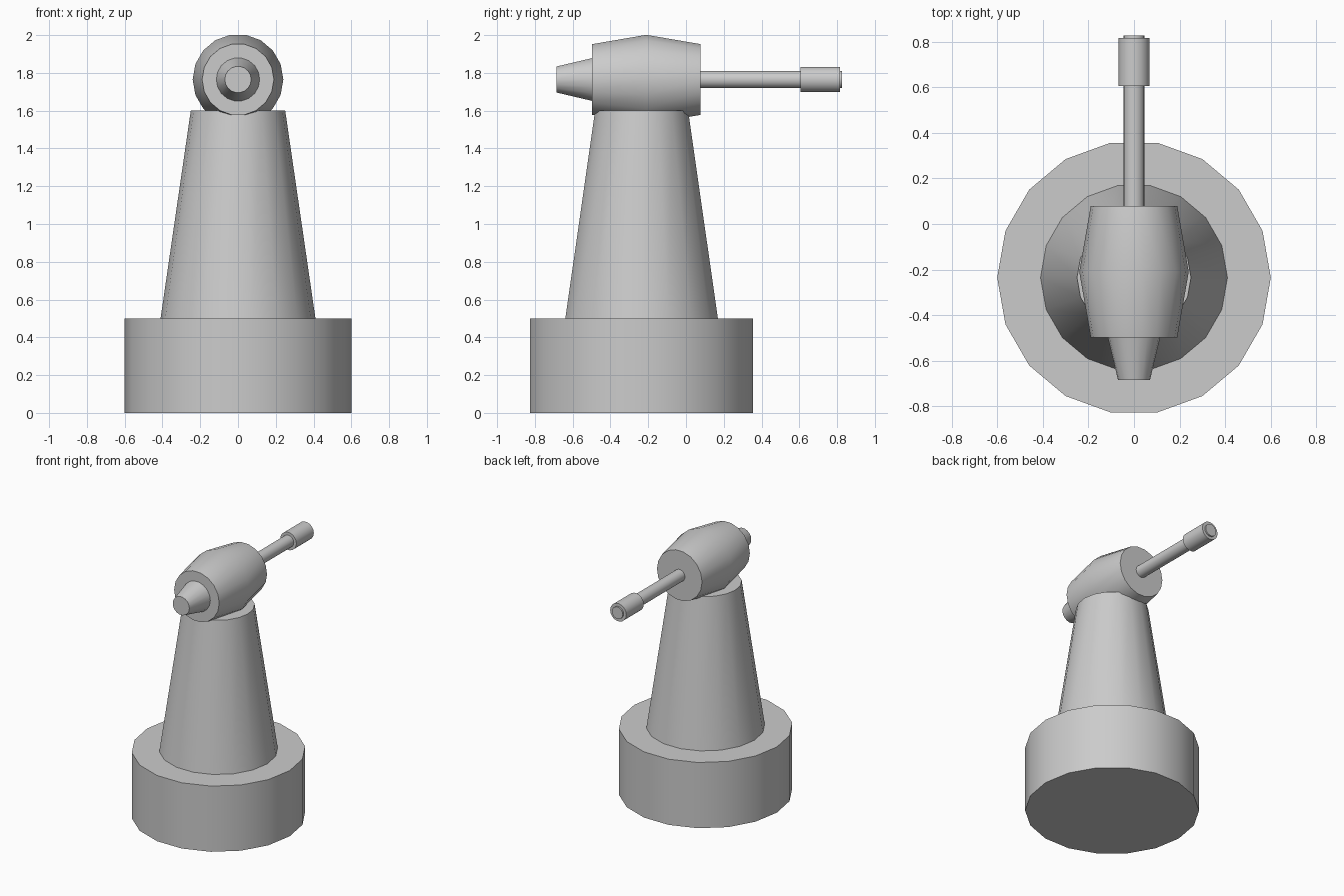
import bpy
import bmesh
from math import cos, sin, tau, radians

if "Cube" in bpy.data.objects:
    bpy.data.objects.remove(bpy.data.objects["Cube"], do_unlink=True)

SIDES = 18
BASE_Y = -0.235   # upright axis of the tower
AXIS_Z = 1.765    # height of the horizontal axis

grey = bpy.data.materials.new("plain grey")
grey.use_nodes = True
colour = (0.6, 0.6, 0.6, 1)
grey.diffuse_color = colour
grey.node_tree.nodes["Principled BSDF"].inputs["Base Color"].default_value = colour


def turned(name, profile, upright=False):
    """Turn (position, radius) pairs round the upright or the front-back axis."""
    bm = bmesh.new()
    rings = []
    for pos, r in profile:
        ring = []
        for i in range(SIDES):
            u, v = r * cos(tau * i / SIDES), r * sin(tau * i / SIDES)
            ring.append(bm.verts.new((u, BASE_Y + v, pos) if upright else (u, pos, AXIS_Z + v)))
        rings.append(ring)
    for a, b in zip(rings, rings[1:]):
        for i in range(SIDES):
            j = (i + 1) % SIDES
            bm.faces.new((a[i], a[j], b[j], b[i]))
    bm.faces.new(rings[0])
    bm.faces.new(rings[-1])
    bmesh.ops.recalc_face_normals(bm, faces=bm.faces)
    mesh = bpy.data.meshes.new(name)
    bm.to_mesh(mesh)
    bm.free()
    mesh.materials.append(grey)
    obj = bpy.data.objects.new(name, mesh)
    bpy.context.collection.objects.link(obj)
    bpy.ops.object.select_all(action="DESELECT")
    obj.select_set(True)
    bpy.context.view_layer.objects.active = obj
    bpy.ops.object.shade_smooth_by_angle(angle=radians(30))
    return obj


# Standing parts
turned("base", [(0, 0.6), (0.5, 0.6)], upright=True)
turned("tower", [(0.5, 0.41), (1.6, 0.25)], upright=True)

# Head: barrel-shaped housing with a tapered nose in front
turned("housing", [(-0.497, 0.19), (-0.21, 0.24), (0.078, 0.19)])
turned("nose", [(-0.685, 0.07), (-0.497, 0.115)])

# Rod at the back, passing through its end sleeve
turned("rod", [(0.07, 0.046), (0.826, 0.046)])
turned("sleeve", [(0.605, 0.068), (0.815, 0.068)])
